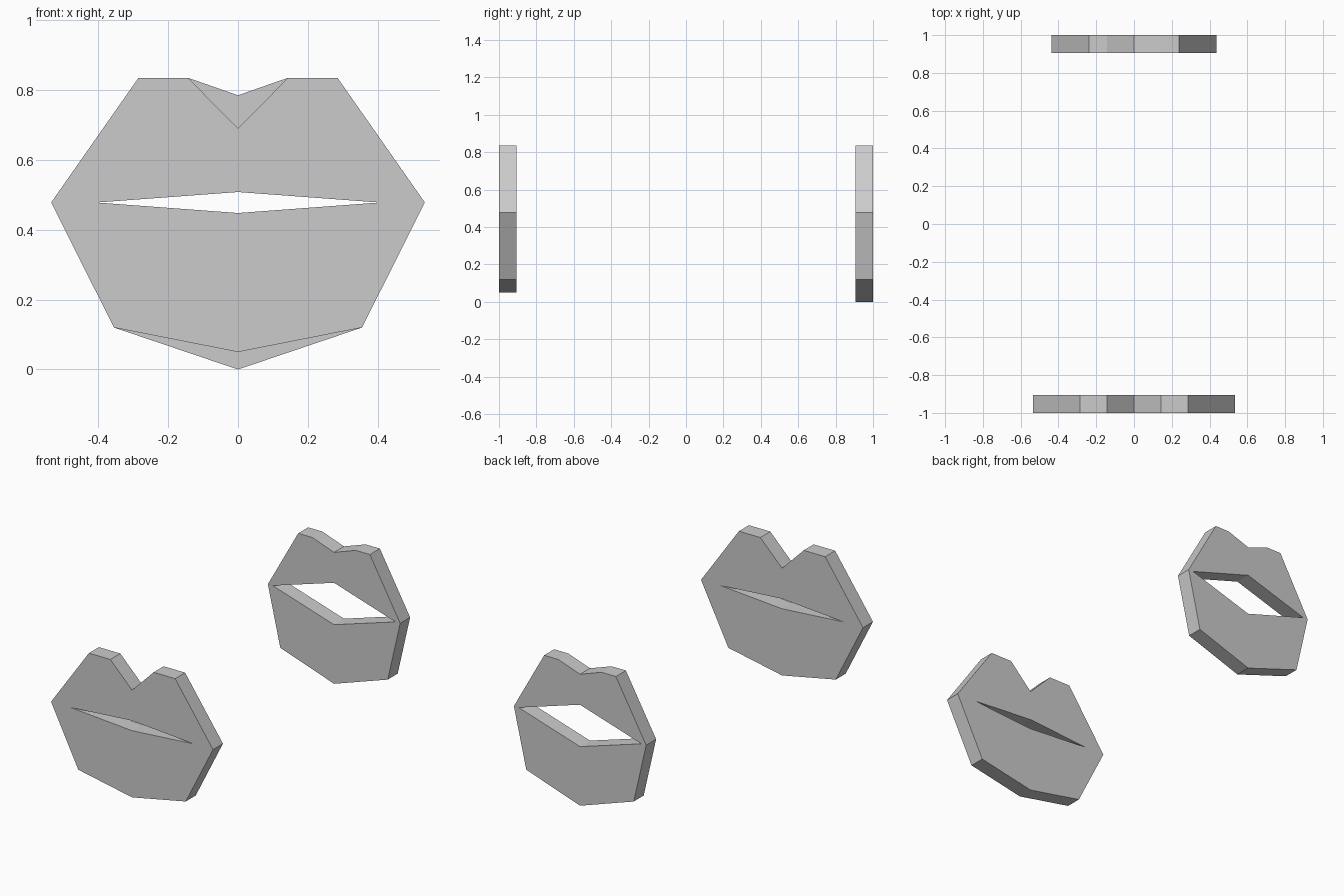
import bpy
import bmesh

THICKNESS = 0.094
MOUTH_Z = 0.478   # height of the mouth corners

cube = bpy.data.objects.get("Cube")
if cube:
    bpy.data.objects.remove(cube, do_unlink=True)

grey = bpy.data.materials.new("light_grey")
grey.use_nodes = True
colour = (0.6, 0.6, 0.6, 1)
grey.diffuse_color = colour
grey.node_tree.nodes["Principled BSDF"].inputs["Base Color"].default_value = colour


def mirrored_loop(half):
    """Close a half profile, running from top centre to bottom centre, across x = 0."""
    return half + [(-x, z) for x, z in reversed(half[1:-1])]


def lips_plate(name, y, half_width, peak_x, notch_z, chin_z, gap):
    # Outer silhouette and mouth opening
    outline = mirrored_loop([(0, notch_z), (0.143, 0.835), (peak_x, 0.835),
                             (half_width, MOUTH_Z), (0.355, 0.12), (0, chin_z)])
    opening = mirrored_loop([(0, MOUTH_Z + gap), (0.405, MOUTH_Z), (0, MOUTH_Z - gap)])

    bm = bmesh.new()
    edges = []
    for loop in (outline, opening):
        verts = [bm.verts.new((x, y, z)) for x, z in loop]
        edges += [bm.edges.new((a, b)) for a, b in zip(verts, verts[1:] + verts[:1])]
    bmesh.ops.triangle_fill(bm, edges=edges, use_beauty=True, normal=(0, -1, 0))

    # Thicken into a solid slab
    slab = bmesh.ops.extrude_face_region(bm, geom=bm.faces[:], use_keep_orig=True)
    moved = [g for g in slab["geom"] if isinstance(g, bmesh.types.BMVert)]
    bmesh.ops.translate(bm, verts=moved, vec=(0, THICKNESS, 0))
    bmesh.ops.recalc_face_normals(bm, faces=bm.faces[:])

    mesh = bpy.data.meshes.new(name)
    bm.to_mesh(mesh)
    bm.free()
    mesh.materials.append(grey)
    obj = bpy.data.objects.new(name, mesh)
    bpy.context.collection.objects.link(obj)
    return obj


# Wide lips with a nearly closed mouth at the front
lips_plate("front_lips", -1, 0.535, 0.285, 0.69, 0.05, 0.03)
# Narrower lips with an open mouth at the back
lips_plate("back_lips", 1 - THICKNESS, 0.437, 0.237, 0.785, 0, 0.125)
